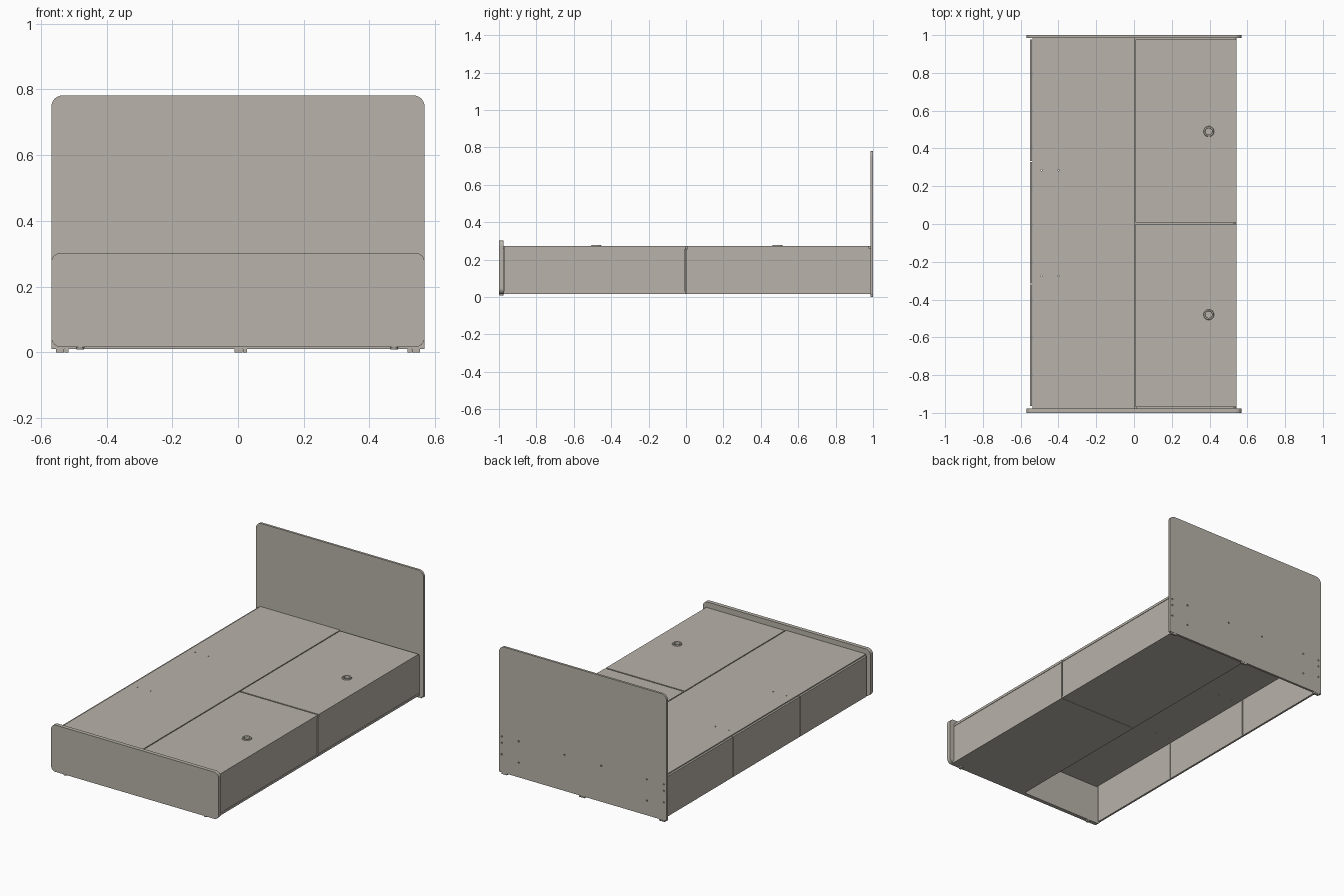
import bpy, bmesh, math

if "Cube" in bpy.data.objects:
    bpy.data.objects.remove(bpy.data.objects["Cube"])

mat = bpy.data.materials.new("warm grey board")
mat.diffuse_color = (0.48, 0.45, 0.40, 1)
mat.use_nodes = True
mat.node_tree.nodes["Principled BSDF"].inputs["Base Color"].default_value = mat.diffuse_color


def finish(name, bm):
    bmesh.ops.recalc_face_normals(bm, faces=bm.faces[:])
    me = bpy.data.meshes.new(name)
    bm.to_mesh(me)
    bm.free()
    me.materials.append(mat)
    ob = bpy.data.objects.new(name, me)
    bpy.context.collection.objects.link(ob)
    return ob


def box(name, x0, x1, y0, y1, z0, z1):
    bm = bmesh.new()
    bmesh.ops.create_cube(bm, size=1)
    for v in bm.verts:
        v.co = (x1 if v.co.x > 0 else x0,
                y1 if v.co.y > 0 else y0,
                z1 if v.co.z > 0 else z0)
    return finish(name, bm)


def board(name, half, z0, z1, y0, y1, r_top, r_bottom):
    """Upright board with rounded corners, extruded along y."""
    corners = [(half, z0, r_bottom, -90), (half, z1, r_top, 0),
               (-half, z1, r_top, 90), (-half, z0, r_bottom, 180)]
    pts = []
    for x, z, r, start in corners:
        if r == 0:
            pts.append((x, z))
            continue
        cx = x - math.copysign(r, x)
        cz = z - r if z == z1 else z + r
        for i in range(9):
            a = math.radians(start + i * 90 / 8)
            pts.append((cx + r * math.cos(a), cz + r * math.sin(a)))
    bm = bmesh.new()
    face = bm.faces.new([bm.verts.new((x, y0, z)) for x, z in pts])
    ext = bmesh.ops.extrude_face_region(bm, geom=[face])["geom"]
    bmesh.ops.translate(bm, vec=(0, y1 - y0, 0),
                        verts=[g for g in ext if isinstance(g, bmesh.types.BMVert)])
    return finish(name, bm)


def lathe(name, profile, x, y, steps=32):
    """Revolve a closed (radius, z) profile about a vertical axis."""
    bm = bmesh.new()
    rings = []
    for i in range(steps):
        a = i * math.tau / steps
        rings.append([bm.verts.new((x + r * math.cos(a), y + r * math.sin(a), z))
                      for r, z in profile])
    n = len(profile)
    for i in range(steps):
        p, q = rings[i], rings[(i + 1) % steps]
        for j in range(n):
            k = (j + 1) % n
            bm.faces.new((p[j], q[j], q[k], p[k]))
    return finish(name, bm)


def drill(ob, centres, radius, depth, along_y):
    """Cut small round holes, then drop the cutter."""
    bm = bmesh.new()
    for c in centres:
        vs = bmesh.ops.create_cone(bm, cap_ends=True, segments=12, radius1=radius,
                                   radius2=radius, depth=depth)["verts"]
        for v in vs:
            x, y, z = v.co
            v.co = (x, z, y) if along_y else (x, y, z)
        bmesh.ops.translate(bm, verts=vs, vec=c)
    cutter = finish("hole_cutter", bm)
    mod = ob.modifiers.new("holes", 'BOOLEAN')
    mod.operation = 'DIFFERENCE'
    mod.solver = 'EXACT'
    mod.object = cutter
    bpy.context.view_layer.objects.active = ob
    bpy.ops.object.modifier_apply(modifier=mod.name)
    bpy.data.objects.remove(cutter)


# Head and foot boards
head = board("headboard", 0.568, 0.01, 0.782, 0.986, 1.0, 0.035, 0)
foot = board("footboard", 0.568, 0.016, 0.303, -1.0, -0.976, 0.03, 0.03)

# Screw holes in the back of the headboard
spots = [(s * x, 1.0, z) for s in (-1, 1)
         for x, z in ((0.55, 0.23), (0.55, 0.19), (0.55, 0.12),
                      (0.435, 0.23), (0.435, 0.10), (0.125, 0.23))]
drill(head, spots, 0.005, 0.016, True)

# Fixed deck over the drawers
deck = box("deck_panel", -0.538, 0.003, -0.976, 0.986, 0.257, 0.272)
drill(deck, [(x, y, 0.265) for x in (-0.49, -0.40) for y in (-0.275, 0.285)],
      0.004, 0.05, False)

# Long partition between the drawer side and the storage side
box("centre_partition", 0.003, 0.016, -0.976, 0.986, 0.016, 0.255)

# Two storage bays: base, outer wall and lid with a grommet
for tag, y0, y1, lid0, lid1, gy in (("front", -0.976, -0.003, -0.97, 0.001, -0.48),
                                    ("rear", -0.001, 0.986, 0.009, 0.976, 0.49)):
    box(tag + "_storage_base", 0.004, 0.542, y0, y1, 0.016, 0.030)
    box(tag + "_side_wall", 0.528, 0.540, y0 + 0.003, y1 - 0.003, 0.030, 0.2565)
    lid = box(tag + "_lid", 0.009, 0.542, lid0, lid1, 0.257, 0.272)
    drill(lid, [(0.396, gy, 0.265)], 0.022, 0.05, False)
    lathe(tag + "_grommet", [(0.017, 0.255), (0.022, 0.255), (0.022, 0.272),
                             (0.028, 0.272), (0.026, 0.278), (0.019, 0.278),
                             (0.017, 0.275)], 0.396, gy)
box("cross_partition", 0.016, 0.528, -0.004, 0.011, 0.030, 0.255)
box("head_rail", 0.016, 0.540, 0.974, 0.986, 0.030, 0.262)

# Three drawer fronts on the left side
edges = (-0.966, -0.318, 0.331, 0.980)
for i in range(3):
    box("drawer_front_%d" % (i + 1), -0.551, -0.539,
        edges[i] + 0.0025, edges[i + 1] - 0.0025, 0.020, 0.266)

# Feet under the headboard: three ribbed pads
for x in (-0.535, 0.008, 0.535):
    for i in (-1, 0, 1):
        box("head_foot_pad", x + i * 0.013 - 0.006, x + i * 0.013 + 0.006,
            0.987, 0.999, 0.0, 0.011)

# Round glides under the footboard
for x in (-0.48, 0.475):
    lathe("foot_glide", [(0.0005, 0.009), (0.011, 0.009), (0.013, 0.0165),
                         (0.0005, 0.0165)], x, -0.987, 16)
